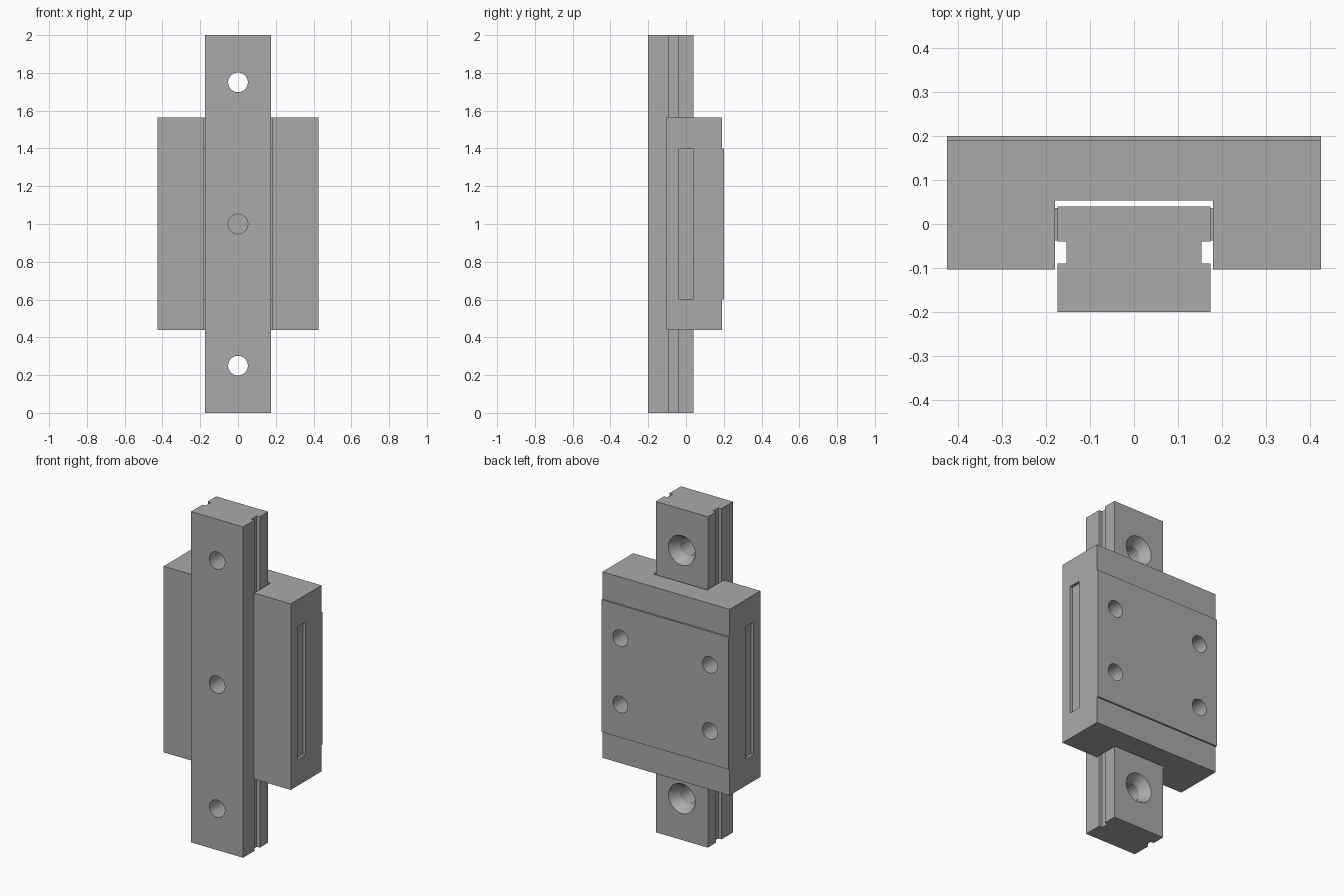
import bpy
import math

if "Cube" in bpy.data.objects:
    bpy.data.objects.remove(bpy.data.objects["Cube"], do_unlink=True)

steel = bpy.data.materials.new("steel grey")
steel.use_nodes = True
steel.diffuse_color = (0.4, 0.4, 0.4, 1)
steel.node_tree.nodes["Principled BSDF"].inputs["Base Color"].default_value = (0.4, 0.4, 0.4, 1)


def extrude(name, half_profile, z0, z1):
    """Mirror a half outline in x and extrude it along z."""
    outline = half_profile + [(-x, y) for x, y in reversed(half_profile)]
    n = len(outline)
    verts = [(x, y, z) for z in (z0, z1) for x, y in outline]
    faces = [tuple(reversed(range(n))), tuple(range(n, 2 * n))]
    faces += [(i, (i + 1) % n, (i + 1) % n + n, i + n) for i in range(n)]
    mesh = bpy.data.meshes.new(name)
    mesh.from_pydata(verts, [], faces)
    mesh.materials.append(steel)
    obj = bpy.data.objects.new(name, mesh)
    bpy.context.collection.objects.link(obj)
    return obj


def box(name, x, y, z):
    bpy.ops.mesh.primitive_cube_add(size=1, location=[sum(r) / 2 for r in (x, y, z)])
    obj = bpy.context.object
    obj.name = name
    obj.scale = [r[1] - r[0] for r in (x, y, z)]
    obj.data.materials.append(steel)
    return obj


def bore(x, z, y0, y1, r0, r1):
    """Round cutter along y, with radius r0 at y0 and r1 at y1."""
    bpy.ops.mesh.primitive_cone_add(vertices=48, radius1=r1, radius2=r0, depth=y1 - y0,
                                    location=(x, (y0 + y1) / 2, z),
                                    rotation=(math.pi / 2, 0, 0))
    bpy.context.object.name = "hole_cutter"
    bpy.context.object.data.materials.append(steel)
    return bpy.context.object


def cut(obj, cutters):
    for c in cutters:
        mod = obj.modifiers.new("cut", "BOOLEAN")
        mod.object = c
        mod.solver = "EXACT"
    bpy.ops.object.select_all(action="DESELECT")
    obj.select_set(True)
    bpy.context.view_layer.objects.active = obj
    for mod in list(obj.modifiers):
        bpy.ops.object.modifier_apply(modifier=mod.name)
    bpy.ops.object.shade_smooth_by_angle(angle=math.radians(20))
    for c in cutters:
        bpy.data.objects.remove(c, do_unlink=True)


# Grooved rail with countersunk screw holes
rail = extrude("rail", [(0.174, -0.2), (0.174, -0.09), (0.153, -0.09),
                        (0.153, -0.04), (0.174, -0.04), (0.174, 0.04)], 0, 2)
screws = []
for z in (0.25, 1, 1.75):
    screws += [bore(0, z, -0.3, 0.1, 0.052, 0.052), bore(0, z, -0.016, 0.041, 0.052, 0.09)]
cut(rail, screws)

# Carriage body: channel section with a raised mounting pad
channel = [(0.18, -0.103), (0.425, -0.103)]
inner = [(0.18, 0.053)]
body = extrude("carriage", inner[::-1] + channel + [(0.425, 0.19)], 0.44, 1.565)
pad = box("mounting_pad", (-0.425, 0.425), (0.15, 0.2), (0.6, 1.4))
join = body.modifiers.new("pad", "BOOLEAN")
join.operation = "UNION"
join.object = pad
bpy.context.view_layer.objects.active = body
bpy.ops.object.modifier_apply(modifier=join.name)
bpy.data.objects.remove(pad, do_unlink=True)

# Threaded mounting holes and side slots
cutters = [bore(x, z, 0.03, 0.25, 0.05, 0.05) for x in (-0.3, 0.3) for z in (0.8, 1.2)]
for s in (-1, 1):
    cutters.append(box("slot_cutter", sorted((s * 0.408, s * 0.5)), (-0.038, 0.036), (0.6, 1.4)))
cut(body, cutters)

# Bearing strips that close the gap between carriage and rail
for s, side in ((-1, "right"), (1, "left")):
    box(side + "_bearing_strip", sorted((s * 0.174, s * 0.2)), (-0.038, 0.036), (0.6, 1.4))
